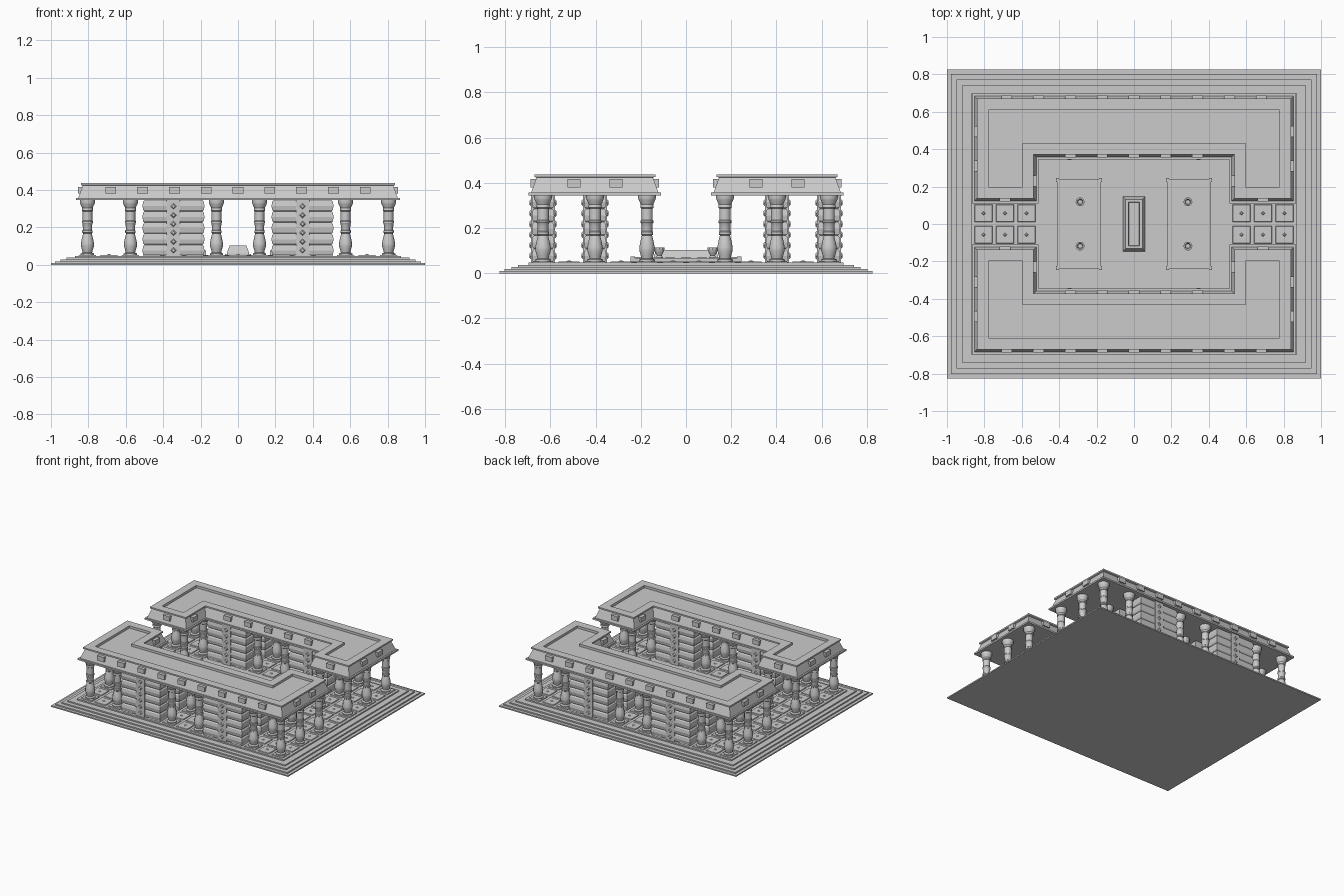
import bpy, bmesh, math
from mathutils import Matrix, Vector

cube = bpy.data.objects.get("Cube")
if cube:
    bpy.data.objects.remove(cube, do_unlink=True)

stone = bpy.data.materials.new("grey_stone")
stone.use_nodes = True
GREY = (0.6, 0.6, 0.6, 1)
stone.diffuse_color = GREY
stone.node_tree.nodes["Principled BSDF"].inputs["Base Color"].default_value = GREY

FLOOR, EAVE = 0.047, 0.345
PITCH = 0.115          # floor grid that also places the columns


def finish(bm, name, mirror=""):
    """Turn a bmesh into an object, optionally mirrored over world axes."""
    bmesh.ops.recalc_face_normals(bm, faces=bm.faces)
    mesh = bpy.data.meshes.new(name)
    bm.to_mesh(mesh)
    bm.free()
    mesh.materials.append(stone)
    ob = bpy.data.objects.new(name, mesh)
    bpy.context.collection.objects.link(ob)
    if mirror:
        mod = ob.modifiers.new("mirror", "MIRROR")
        mod.use_axis = ["x" in mirror, "y" in mirror, False]
        mod.use_mirror_merge = False
    return ob


def loft(bm, rings):
    """Skin rings of points, capping both ends."""
    loops = [[bm.verts.new(p) for p in ring] for ring in rings]
    n = len(loops[0])
    for a, b in zip(loops, loops[1:]):
        for i in range(n):
            j = (i + 1) % n
            bm.faces.new((a[i], a[j], b[j], b[i]))
    bm.faces.new(loops[0][::-1])
    bm.faces.new(loops[-1])


def rect(cx, cy, hx, hy, z):
    return [(cx - hx, cy - hy, z), (cx + hx, cy - hy, z),
            (cx + hx, cy + hy, z), (cx - hx, cy + hy, z)]


def box(bm, cx, cy, hx, hy, z0, z1, taper=0.0):
    loft(bm, [rect(cx, cy, hx, hy, z0), rect(cx, cy, hx - taper, hy - taper, z1)])


def circle(cx, cy, r, z, n):
    return [(cx + r * math.cos(math.tau * i / n), cy + r * math.sin(math.tau * i / n), z)
            for i in range(n)]


# Stepped base
bm = bmesh.new()
steps = [0, 0.022, 0.052, 0.082, 0.128]
rise = FLOOR / len(steps)
rings = []
for k, s in enumerate(steps):
    for z in (k * rise, (k + 1) * rise):
        rings.append(rect(0, 0, 1 - s, 0.825 - s, z))
loft(bm, rings)
finish(bm, "stepped_base")

# Floor tiles with a small diamond stud, leaving the courtyard clear
bm = bmesh.new()
for i in range(-7, 8):
    for j in range(-6, 6):
        x, y = i * PITCH, (j + 0.5) * PITCH
        if abs(i) <= 4 and abs(y) < 0.3:
            continue
        box(bm, x, y, 0.048, 0.048, FLOOR - 0.002, FLOOR + 0.006, 0.003)
        loft(bm, [circle(x, y, 0.012, FLOOR + 0.005, 4), circle(x, y, 0.005, FLOOR + 0.01, 4)])
finish(bm, "floor_tiles")

# Courtyard paving with raised dashes
bm = bmesh.new()
box(bm, 0, 0, 0.505, 0.335, FLOOR - 0.002, FLOOR + 0.003)
box(bm, 0, 0, 0.485, 0.312, FLOOR, FLOOR + 0.006)
for x in (0.065, 0.145):
    for side in (-1, 1):
        for j in range(-3, 4):
            box(bm, side * x, j * 0.07, 0.004, 0.02, FLOOR + 0.004, FLOOR + 0.011)
finish(bm, "courtyard_paving")

# Garden beds with dashes and corner blocks
bm = bmesh.new()
box(bm, 0.295, 0, 0.118, 0.24, FLOOR, 0.068)
for x in (0.225, 0.295, 0.365):
    for j in range(-3, 4):
        box(bm, x, j * 0.07, 0.004, 0.02, 0.066, 0.073)
for x in (0.18, 0.41):
    for y in (-0.235, 0.235):
        box(bm, x, y, 0.008, 0.01, FLOOR, 0.075)
finish(bm, "garden_bed", "x")

# Small urns on the beds
bm = bmesh.new()
urn = [(0.018, 0.06), (0.018, 0.07), (0.011, 0.078), (0.02, 0.094),
       (0.024, 0.106), (0.024, 0.113), (0.016, 0.113), (0.012, 0.1)]
loft(bm, [circle(0.288, 0.118, r, z, 10) for r, z in urn])
finish(bm, "urn", "xy")

# Central trough
bm = bmesh.new()
loft(bm, [rect(0, 0, hx, hy, z) for hx, hy, z in (
    (0.06, 0.147, FLOOR), (0.06, 0.147, 0.06), (0.045, 0.132, 0.104),
    (0.03, 0.117, 0.104), (0.028, 0.115, 0.085))])
finish(bm, "central_trough")

# Lathe-turned columns on the floor grid
shape = [(0.036, 0.045), (0.036, 0.06), (0.025, 0.066), (0.028, 0.078), (0.035, 0.1),
         (0.035, 0.115), (0.03, 0.14), (0.023, 0.168), (0.028, 0.172), (0.028, 0.182),
         (0.024, 0.186), (0.026, 0.22), (0.029, 0.224), (0.029, 0.232), (0.026, 0.236),
         (0.026, 0.286), (0.03, 0.29), (0.03, 0.3), (0.028, 0.304), (0.038, 0.325),
         (0.04, 0.332), (0.04, EAVE)]
bm = bmesh.new()
for i, j in ((7, 1), (5, 1), (7, 3), (5, 3), (1, 3), (7, 5), (5, 5), (1, 5)):
    loft(bm, [circle(i * PITCH, (j + 0.5) * PITCH, r, z, 14) for r, z in shape])
columns = finish(bm, "columns", "xy")
columns.data.shade_smooth()
columns.data.set_sharp_from_angle(angle=math.radians(35))

# Wall panels of bulging stone courses with a studded middle strip
bm = bmesh.new()
COURSES = 5
height = (EAVE - FLOOR) / COURSES
px = 3 * PITCH
for py in (3.5 * PITCH, 5.5 * PITCH):
    rings = []
    for c in range(COURSES):
        for t, inset in ((0, 0.011), (0.12, 0.004), (0.5, 0), (0.88, 0.004), (1, 0.011)):
            rings.append(rect(px, py, 0.166 - inset, 0.05 - inset, FLOOR + (c + t) * height))
    loft(bm, rings)
    box(bm, px, py, 0.036, 0.053, FLOOR, EAVE)
    for c in range(6):
        z = FLOOR + 0.03 + c * 0.047
        for side in (-1, 1):
            loft(bm, [[(px + x, py + side * d, zz) for x, _, zz in circle(0, 0, 1, 0, 1)
                       for x, zz in ((-r, z), (0, z - r), (r, z), (0, z + r))]
                      for r, d in ((0.017, 0.052), (0.009, 0.06))])
finish(bm, "wall_panels", "xy")

# U-shaped roof: corner plus the direction that points into the solid
corners = [(-0.866, 0.697, 1, -1), (-0.866, 0.11, 1, 1), (-0.51, 0.11, -1, 1),
           (-0.51, 0.345, -1, 1), (0.51, 0.345, 1, 1), (0.51, 0.11, 1, 1),
           (0.866, 0.11, -1, 1), (0.866, 0.697, -1, -1)]
section = [(0, EAVE), (0, 0.357), (0.012, 0.357), (0.036, 0.423), (0.026, 0.427),
           (0.026, 0.438), (0.087, 0.438), (0.087, 0.42)]
bm = bmesh.new()
loft(bm, [[(x + sx * d, y + sy * d, z) for x, y, sx, sy in corners] for d, z in section])
finish(bm, "roof", "y")

# Square blocks along the sloping fascia
bm = bmesh.new()
Z0, Z1 = 0.38, 0.416
for k in range(-4, 5):
    box(bm, k * 0.17, 0.67, 0.029, 0.017, Z0, Z1)
    if abs(k) <= 2:
        box(bm, k * 0.17, 0.372, 0.029, 0.017, Z0, Z1)
for side in (-1, 1):
    for y in (0.31, 0.495):
        box(bm, side * 0.839, y, 0.017, 0.029, Z0, Z1)
    box(bm, side * 0.537, 0.23, 0.017, 0.029, Z0, Z1)
    box(bm, side * 0.69, 0.137, 0.029, 0.017, Z0, Z1)
finish(bm, "fascia_blocks", "y")
